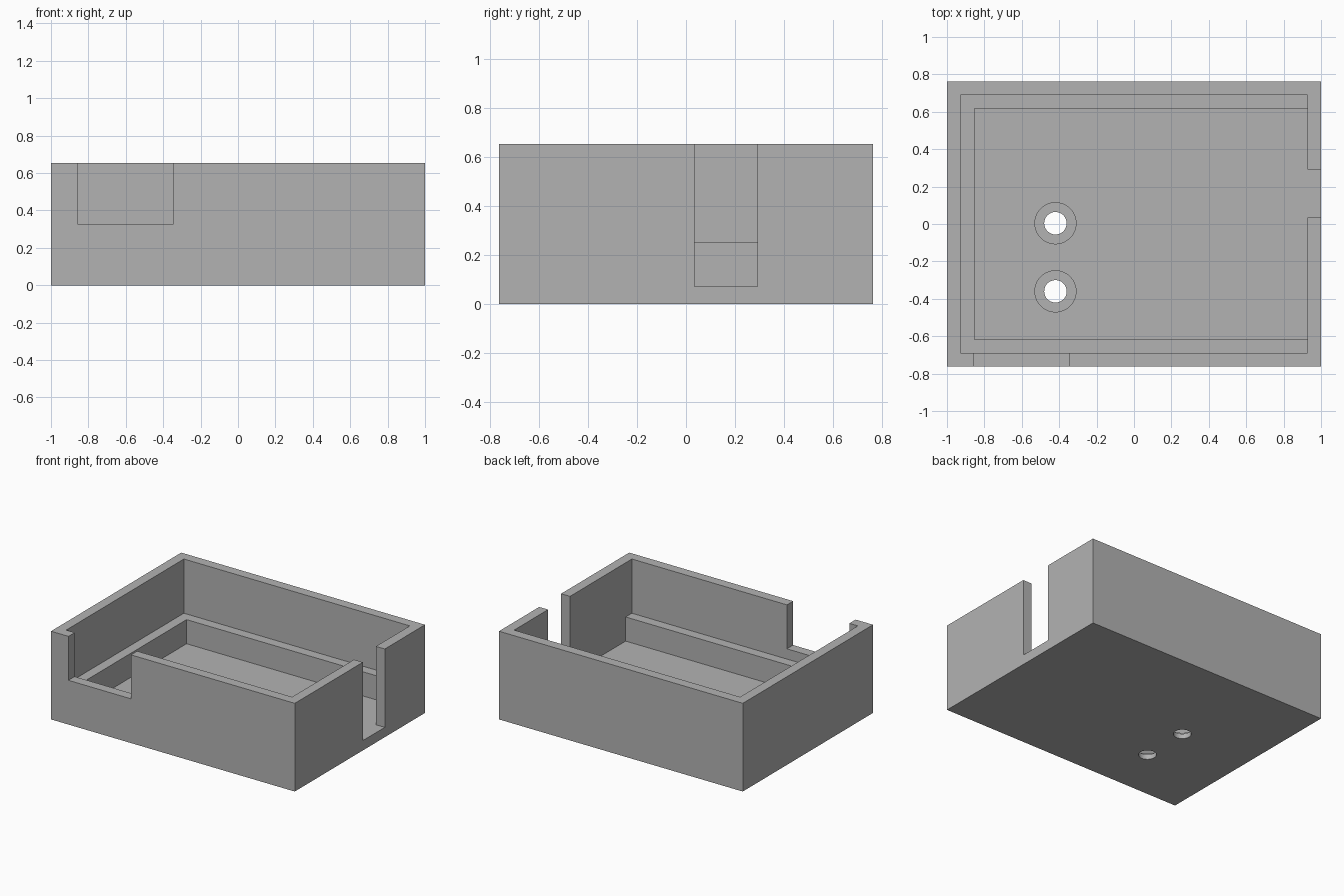
import bpy

if "Cube" in bpy.data.objects:
    bpy.data.objects.remove(bpy.data.objects["Cube"], do_unlink=True)

HALF_X, HALF_Y, HEIGHT = 1.0, 0.763, 0.654
WALL = 0.073          # thickness of walls, floor and ledge
LEDGE_TOP = 0.252
ABOVE = HEIGHT + 0.2  # cutters rise clear of the rim

grey = bpy.data.materials.new("plain grey")
grey.use_nodes = True
grey.diffuse_color = (0.45, 0.45, 0.45, 1)
grey.node_tree.nodes["Principled BSDF"].inputs["Base Color"].default_value = (0.45, 0.45, 0.45, 1)


def box(name, low, high):
    """Axis-aligned box between two corners."""
    centre = [(a + b) / 2 for a, b in zip(low, high)]
    bpy.ops.mesh.primitive_cube_add(size=1, location=centre)
    obj = bpy.context.object
    obj.name = name
    obj.scale = [b - a for a, b in zip(low, high)]
    bpy.ops.object.transform_apply(location=True, rotation=False, scale=True)
    return obj


def drill(name, x, y, radius, bottom, top):
    bpy.ops.mesh.primitive_cylinder_add(vertices=64, radius=radius, depth=top - bottom,
                                        location=(x, y, (bottom + top) / 2))
    bpy.context.object.name = name
    return bpy.context.object


def cut(target, cutter):
    """Subtract the cutter and remove it."""
    mod = target.modifiers.new(cutter.name, 'BOOLEAN')
    mod.operation = 'DIFFERENCE'
    mod.solver = 'EXACT'
    mod.object = cutter
    cutter.hide_render = True
    bpy.context.view_layer.objects.active = target
    bpy.ops.object.modifier_apply(modifier=mod.name)
    bpy.data.objects.remove(cutter, do_unlink=True)


# Solid block
tray = box("open_tray", (-HALF_X, -HALF_Y, 0), (HALF_X, HALF_Y, HEIGHT))
tray.data.materials.append(grey)

# Upper cavity, down to the ledge
inner_x, inner_y = HALF_X - WALL, HALF_Y - WALL
cut(tray, box("upper_cavity", (-inner_x, -inner_y, LEDGE_TOP), (inner_x, inner_y, ABOVE)))

# Lower cavity, leaving a ledge on three sides
cut(tray, box("lower_cavity", (WALL - inner_x, WALL - inner_y, WALL),
              (inner_x, inner_y - WALL, LEDGE_TOP + 0.1)))

# Notch in the front wall
cut(tray, box("front_notch", (-0.857, -HALF_Y - 0.1, 0.328), (-0.345, -inner_y + 0.03, ABOVE)))

# Slot in the side wall, down to the floor
cut(tray, box("side_slot", (inner_x - 0.03, 0.035, WALL), (HALF_X + 0.1, 0.292, ABOVE)))

# Two counterbored screw holes in the floor
for y in (0.004, -0.36):
    cut(tray, drill("counterbore", -0.42, y, 0.11, WALL / 2, 0.2))
    cut(tray, drill("screw_hole", -0.42, y, 0.06, -0.1, 0.2))

# Smooth hole walls, crisp edges elsewhere
bpy.ops.object.select_all(action='DESELECT')
tray.select_set(True)
bpy.context.view_layer.objects.active = tray
bpy.ops.object.shade_smooth_by_angle()
